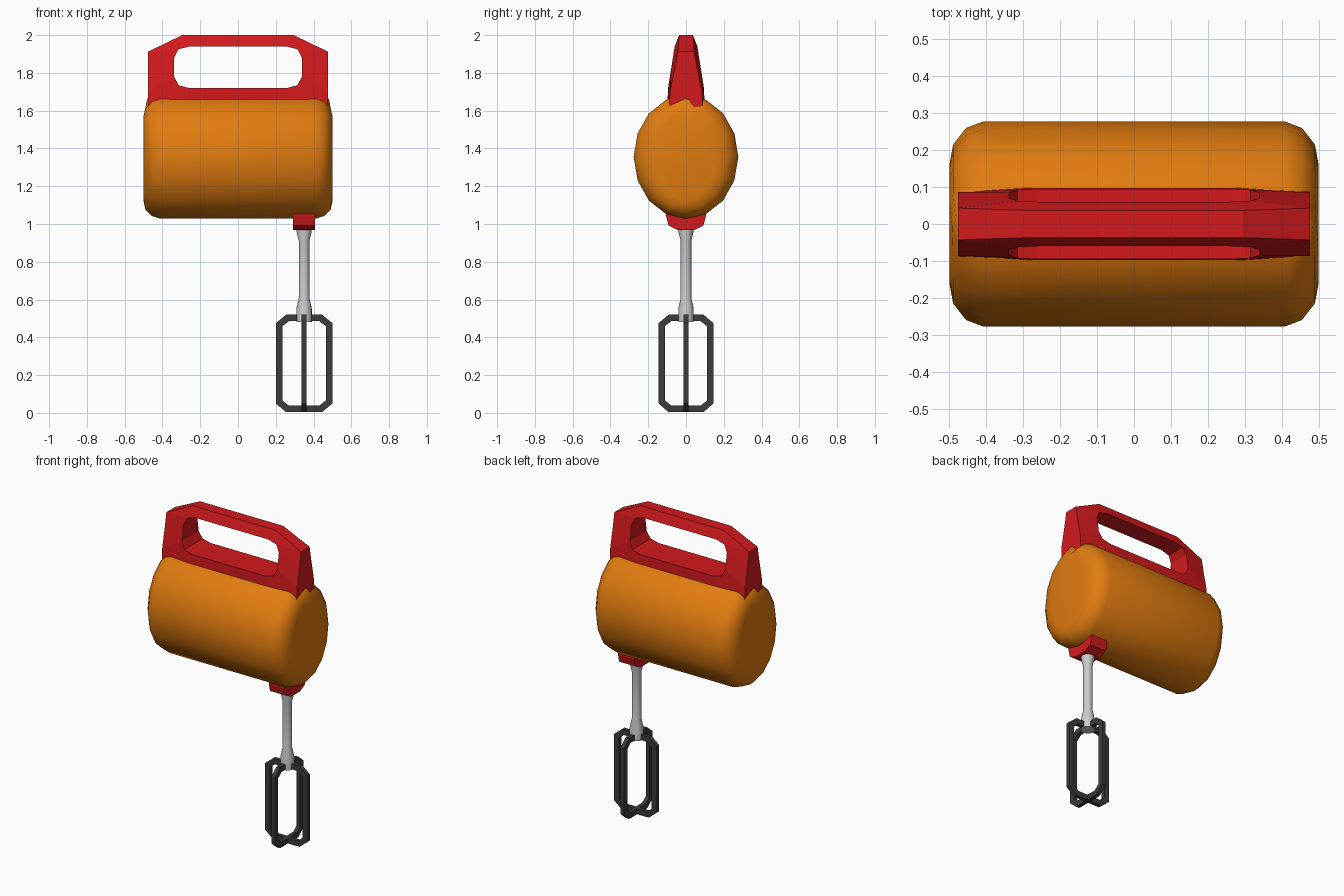
import bpy, bmesh
from math import sin, cos, pi, radians

if "Cube" in bpy.data.objects:
    bpy.data.objects.remove(bpy.data.objects["Cube"])


def material(name, rgb):
    m = bpy.data.materials.new(name)
    m.diffuse_color = (*rgb, 1)
    m.use_nodes = True
    m.node_tree.nodes["Principled BSDF"].inputs["Base Color"].default_value = m.diffuse_color
    return m


ORANGE = material("orange", (0.75, 0.2, 0.005))
RED = material("red", (0.65, 0.01, 0.012))
DARK = material("dark", (0.045, 0.045, 0.045))


def finish(name, bm, mat=None, smooth=None):
    bmesh.ops.recalc_face_normals(bm, faces=bm.faces[:])
    me = bpy.data.meshes.new(name)
    bm.to_mesh(me)
    bm.free()
    ob = bpy.data.objects.new(name, me)
    bpy.context.collection.objects.link(ob)
    if mat:
        me.materials.append(mat)
    if smooth:
        bpy.ops.object.select_all(action='DESELECT')
        bpy.context.view_layer.objects.active = ob
        ob.select_set(True)
        bpy.ops.object.shade_smooth_by_angle(angle=radians(smooth))
    return ob


def loft(bm, rings, caps=True):
    """Skin a list of closed point rings."""
    vs = [[bm.verts.new(p) for p in r] for r in rings]
    n = len(vs[0])
    for a, b in zip(vs, vs[1:]):
        for i in range(n):
            j = (i + 1) % n
            bm.faces.new((a[i], a[j], b[j], b[i]))
    if caps:
        bm.faces.new(vs[0])
        bm.faces.new(vs[-1])
    return vs


def frame(name, outer, inner, mat):
    """Closed frame: points are (x, half thickness, z)."""
    bm = bmesh.new()
    loops = [[(x, s * t, z) for x, t, z in pts]
             for pts, s in ((outer, -1), (outer, 1), (inner, 1), (inner, -1), (outer, -1))]
    loft(bm, loops, caps=False)
    bmesh.ops.remove_doubles(bm, verts=bm.verts[:], dist=1e-5)
    return finish(name, bm, mat)


def mirrored(half):
    return half + [(-x, t, z) for x, t, z in reversed(half)]


# motor body: 16-sided oval barrel with rounded ends, raised at the handle foot
CZ = 1.355
half = [(.5, .16, .235), (.49, .215, .28), (.455, .26, .313), (.41, .277, .327)]
top = [(.5, 1.54), (.493, 1.6), (.482, 1.66), (.455, 1.682)]
rings = []
for side in (-1, 1):
    part = []
    for (x, ry, rz), (tx, tz) in zip(half, top):
        ring = [(side * x, ry * cos(k * pi / 8), CZ + rz * sin(k * pi / 8)) for k in range(16)]
        ring[4] = (side * tx, 0, tz)
        part.append(ring)
    rings += part if side < 0 else part[::-1]
bm = bmesh.new()
loft(bm, rings)
finish("motor_body", bm, ORANGE, 50)

# handle: tapered frame around the grip opening
outer = mirrored([(-.30, .10, 1.60), (-.477, .088, 1.60), (-.477, .085, 1.70),
                  (-.477, .06, 1.82), (-.477, .043, 1.912), (-.295, .037, 2.0)])
hole = [(-.26, 1.72), (-.315, 1.735), (-.338, 1.78), (-.338, 1.88), (-.315, 1.925), (-.255, 1.94)]
inner = mirrored([(x, .06 + .035 * (1.94 - z) / .22, z) for x, z in hole])
frame("handle", outer, inner, RED)

# collar under the body
prof = [(.107, 1.09), (.105, 1.04), (.092, .992), (.045, .968)]
prof += [(-y, z) for y, z in reversed(prof)]
bm = bmesh.new()
loft(bm, [[(x, y, z) for y, z in prof] for x in (.292, .408)])
finish("beater_collar", bm, RED)

# beater shaft
BX = .35
bm = bmesh.new()
loft(bm, [[(BX + r * cos(k * pi / 8), r * sin(k * pi / 8), z) for k in range(16)]
          for z, r in ((1.0, .04), (.96, .04), (.91, .028), (.61, .028), (.55, .041), (.482, .041))])
finish("beater_shaft", bm, None, 40)

# two crossed whisk loops
T = .0125
w_out = mirrored([(-.095, T, .004), (-.15, T, .05), (-.15, T, .475), (-.095, T, .52)])
w_in = mirrored([(-.08, T, .038), (-.115, T, .066), (-.115, T, .459), (-.08, T, .486)])
for i in range(2):
    loop = frame(f"whisk_loop_{i + 1}", w_out, w_in, DARK)
    loop.location.x = BX
    loop.rotation_euler.z = i * pi / 2
    loop.scale = (1 - .03 * i, 1, 1)
